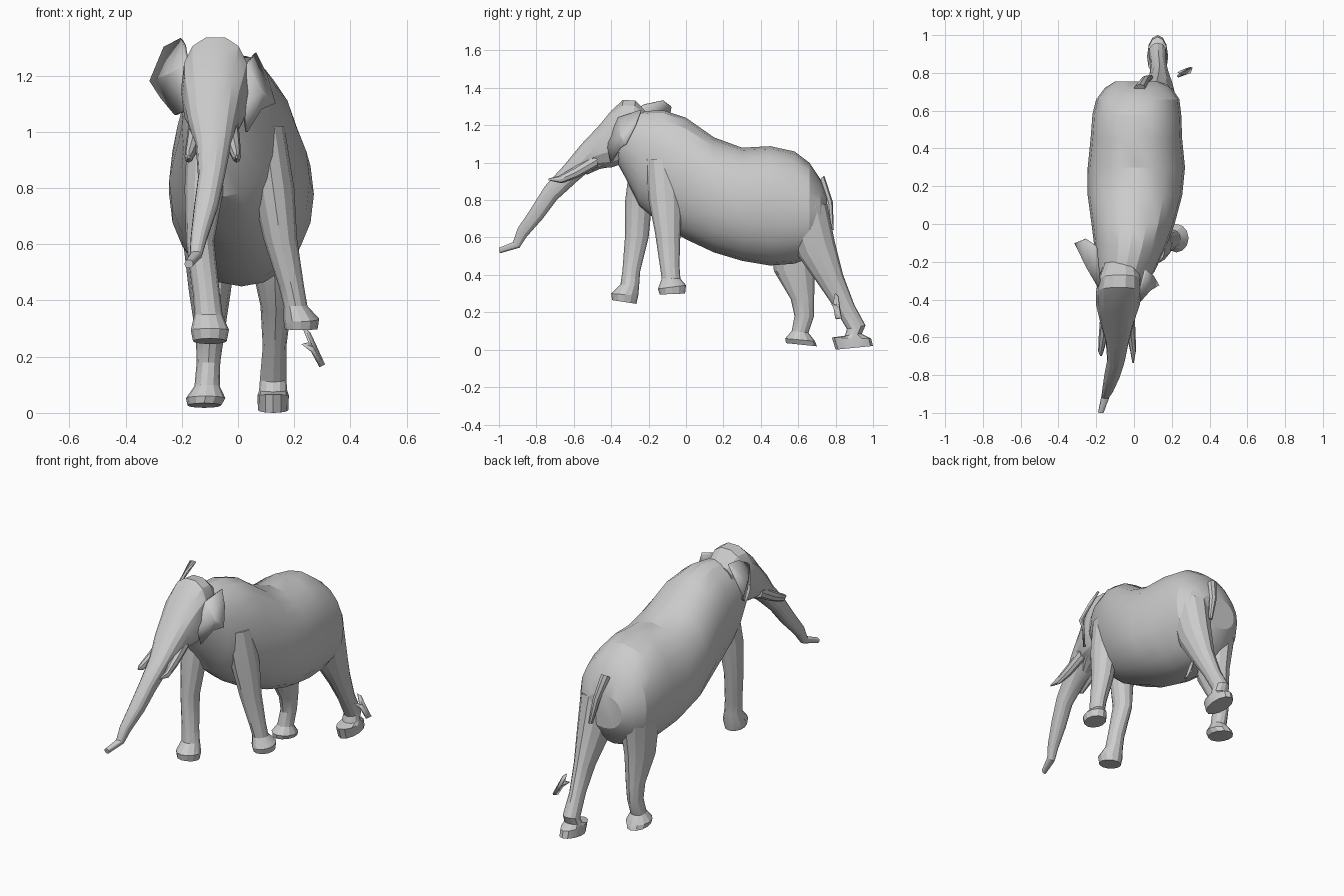
import bpy, bmesh, math
from mathutils import Vector


def finish(name, bm, angle=22):
    bmesh.ops.recalc_face_normals(bm, faces=bm.faces)
    mesh = bpy.data.meshes.new(name)
    bm.to_mesh(mesh)
    bm.free()
    ob = bpy.data.objects.new(name, mesh)
    bpy.context.collection.objects.link(ob)
    bpy.ops.object.select_all(action='DESELECT')
    ob.select_set(True)
    bpy.context.view_layer.objects.active = ob
    bpy.ops.object.shade_smooth_by_angle(angle=math.radians(angle))
    return ob


def loft(name, stations, sides=12, power=1.0):
    """Each ring: x centre, x radius, then the (y, z) of its two opposite edges."""
    bm = bmesh.new()
    rings = []
    for x, rx, y1, z1, y2, z2 in stations:
        a, b = Vector((x, y1, z1)), Vector((x, y2, z2))
        mid, half = (a + b) / 2, (a - b) / 2
        ring = []
        for i in range(sides):
            t = math.tau * i / sides
            c, s = math.cos(t), math.sin(t)
            c = math.copysign(abs(c) ** power, c)
            s = math.copysign(abs(s) ** power, s)
            ring.append(bm.verts.new(mid + Vector((rx * c, 0, 0)) + half * s))
        rings.append(ring)
    for r, q in zip(rings, rings[1:]):
        for i in range(sides):
            j = (i + 1) % sides
            bm.faces.new((r[i], r[j], q[j], q[i]))
    bm.faces.new(rings[0])
    bm.faces.new(rings[-1])
    return finish(name, bm)


def flap(name, outline, bulge, thickness=0.012):
    """Thin fan-shaped sheet around a pushed-out centre."""
    bm = bmesh.new()
    pts = [Vector(p) for p in outline]
    centre = bm.verts.new(sum(pts, Vector()) / len(pts) + Vector(bulge))
    vs = [bm.verts.new(p) for p in pts]
    for i, v in enumerate(vs):
        bm.faces.new((centre, v, vs[(i + 1) % len(vs)]))
    ob = finish(name, bm)
    mod = ob.modifiers.new("thickness", 'SOLIDIFY')
    mod.thickness, mod.offset = thickness, 0
    return ob


# Body: y, top z, bottom z, left x, right x
body = [
    (-.38, 1.24, 1.02, -.16, .02), (-.33, 1.26, .93, -.185, .05),
    (-.25, 1.275, .77, -.2, .11), (-.12, 1.28, .66, -.21, .17),
    (0, 1.24, .59, -.225, .215), (.15, 1.135, .52, -.245, .255),
    (.3, 1.08, .475, -.245, .27), (.45, 1.088, .45, -.23, .255),
    (.58, 1.06, .46, -.22, .25), (.66, 1.0, .49, -.2, .24),
    (.72, .91, .55, -.155, .2), (.755, .82, .62, -.1, .14),
]
loft("body", [((l + r) / 2, (r - l) / 2, y, t, y, b) for y, t, b, l, r in body], 20, .94)

# Head and trunk
loft("head_and_trunk", [
    (-.07, .09, -.20, 1.26, -.22, 1.10),
    (-.075, .115, -.27, 1.335, -.32, 1.0),
    (-.08, .122, -.335, 1.34, -.40, .97),
    (-.085, .115, -.40, 1.28, -.46, .97),
    (-.088, .10, -.465, 1.20, -.50, .975),
    (-.09, .085, -.56, 1.10, -.515, .955),
    (-.088, .062, -.65, .99, -.58, .90),
    (-.095, .047, -.755, .875, -.69, .80),
    (-.115, .042, -.83, .755, -.765, .70),
    (-.138, .03, -.90, .65, -.85, .605),
    (-.15, .022, -.925, .575, -.89, .545),
    (-.175, .015, -1.0, .545, -.995, .515),
], 14, .85)

# Lower jaw
loft("lower_jaw", [
    (-.085, .08, -.38, 1.08, -.37, .98),
    (-.085, .06, -.47, 1.03, -.46, .965),
    (-.09, .02, -.55, .955, -.53, .935),
], 10)

# Tusks
for name, x0, x1, tip in (("left_tusk", -.15, -.175, -.70), ("right_tusk", -.025, -.005, -.735)):
    loft(name, [
        (x0, .028, -.48, 1.05, -.47, .98),
        ((x0 + x1) / 2, .024, -.60, .975, -.58, .92),
        (x1, .015, -.68, .93, -.665, .89),
        (x1, .004, tip, .915, tip, .905),
    ], 8)

# Ears
flap("left_ear", [
    (-.18, -.34, 1.24), (-.19, -.22, 1.31), (-.2, -.12, 1.33), (-.26, -.08, 1.3),
    (-.31, -.10, 1.18), (-.27, -.15, 1.12), (-.22, -.25, 1.06), (-.17, -.36, 1.08),
], (-.02, -.03, 0))
flap("right_ear", [
    (.03, -.36, 1.24), (.06, -.24, 1.28), (.10, -.27, 1.2), (.13, -.32, 1.1),
    (.08, -.35, 1.08), (.03, -.40, 1.0), (.02, -.42, 1.1),
], (.02, -.01, 0))

# Front legs
loft("left_front_leg", [
    (-.11, .07, -.30, 1.0, -.12, 1.0),
    (-.12, .07, -.325, .8, -.18, .8),
    (-.135, .05, -.325, .62, -.2, .6),
    (-.112, .048, -.34, .42, -.245, .42),
    (-.105, .05, -.35, .35, -.25, .35),
    (-.10, .068, -.40, .30, -.255, .29),
    (-.10, .06, -.395, .265, -.265, .245),
])
loft("right_front_leg", [
    (.095, .07, -.22, 1.02, -.03, 1.02),
    (.125, .075, -.20, .8, -.02, .8),
    (.15, .06, -.165, .62, -.03, .62),
    (.19, .045, -.14, .45, -.035, .45),
    (.205, .042, -.13, .38, -.03, .38),
    (.225, .064, -.15, .325, 0, .345),
    (.225, .058, -.14, .295, -.005, .3),
])

# Hind legs
loft("left_hind_leg", [
    (-.1, .10, .45, .65, .72, .65),
    (-.10, .075, .47, .42, .69, .45),
    (-.10, .05, .56, .27, .685, .27),
    (-.105, .042, .58, .18, .685, .18),
    (-.11, .045, .565, .10, .655, .09),
    (-.115, .07, .53, .06, .69, .045),
    (-.12, .06, .535, .035, .70, .018),
])
loft("right_hind_leg", [
    (.12, .11, .5, .75, .755, .78),
    (.13, .085, .6, .5, .795, .58),
    (.135, .055, .70, .36, .84, .40),
    (.13, .042, .79, .23, .90, .24),
    (.125, .047, .86, .11, .96, .13),
    (.125, .05, .85, .075, .94, .085),
    (.125, .056, .78, .065, .99, .06),
    (.125, .054, .80, 0, 1.0, .02),
])

# Tail stub and the separate tail tuft
loft("tail_stub", [
    (.03, .03, .70, .90, .74, .93),
    (.06, .022, .74, .78, .785, .79),
    (.09, .012, .765, .64, .79, .64),
], 8)
flap("tail_tuft", [
    (.235, .80, .30), (.255, .81, .285), (.305, .83, .17), (.295, .80, .165),
    (.265, .79, .22), (.23, .78, .245), (.255, .79, .25),
], (0, .01, 0))
